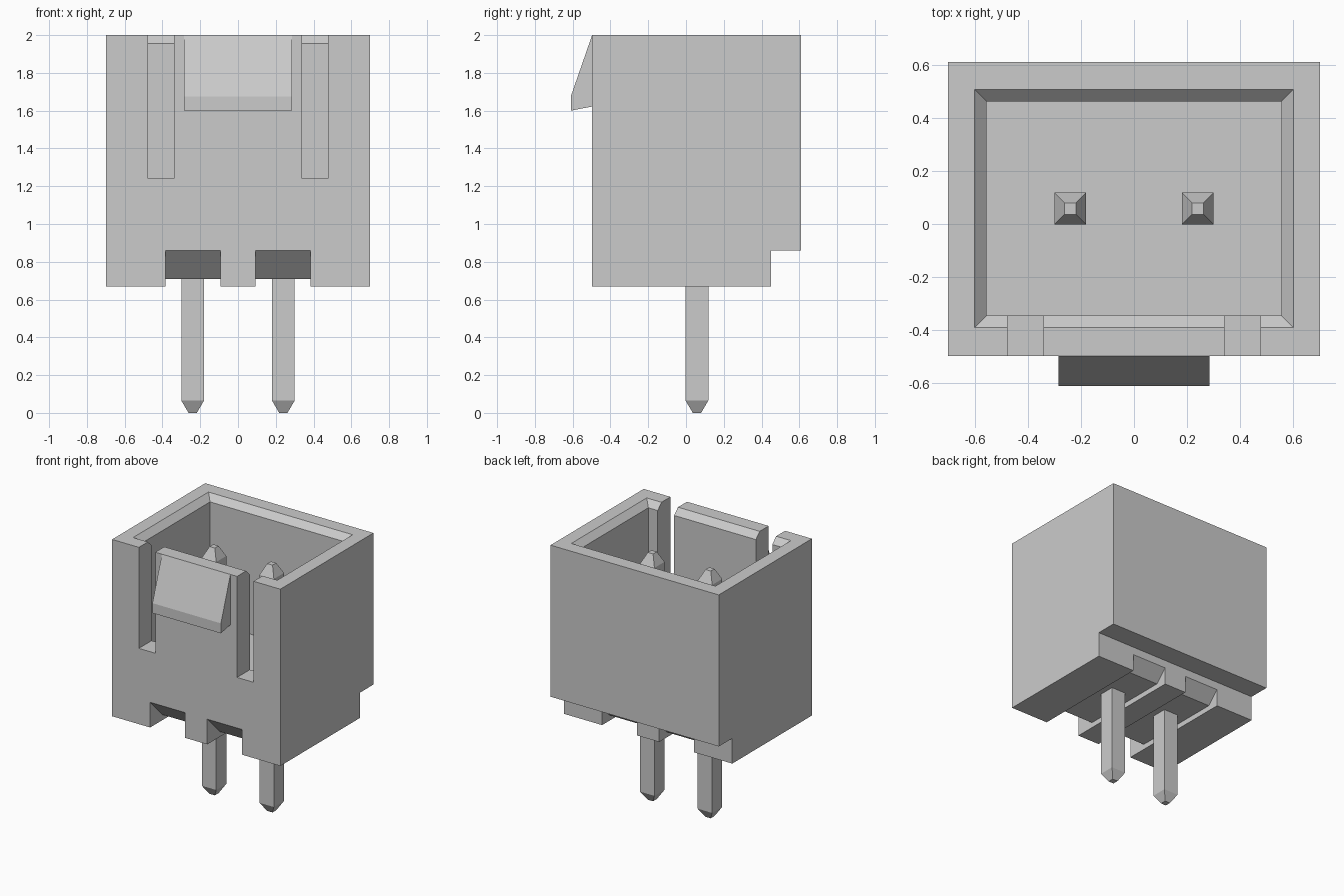
import bpy, bmesh

if "Cube" in bpy.data.objects:
    bpy.data.objects.remove(bpy.data.objects["Cube"])


def make_object(name, bm):
    bmesh.ops.recalc_face_normals(bm, faces=bm.faces[:])
    mesh = bpy.data.meshes.new(name)
    bm.to_mesh(mesh)
    bm.free()
    obj = bpy.data.objects.new(name, mesh)
    bpy.context.collection.objects.link(obj)
    return obj


def loft(name, rings):
    """Closed solid through rings of points with equal counts."""
    bm = bmesh.new()
    rows = [[bm.verts.new(p) for p in ring] for ring in rings]
    n = len(rows[0])
    bm.faces.new(rows[0])
    bm.faces.new(rows[-1])
    for a, b in zip(rows, rows[1:]):
        for i in range(n):
            j = (i + 1) % n
            bm.faces.new((a[i], a[j], b[j], b[i]))
    return make_object(name, bm)


def prism(name, profile, x0, x1):
    """Side profile (y, z) extruded along x."""
    return loft(name, [[(x, y, z) for y, z in profile] for x in (x0, x1)])


def rect(cx, cy, hx, hy, z):
    return [(cx - hx, cy - hy, z), (cx + hx, cy - hy, z),
            (cx + hx, cy + hy, z), (cx - hx, cy + hy, z)]


def cut(target, cutter):
    mod = target.modifiers.new("cut", 'BOOLEAN')
    mod.operation = 'DIFFERENCE'
    mod.solver = 'EXACT'
    mod.object = cutter
    bpy.context.view_layer.objects.active = target
    bpy.ops.object.modifier_apply(modifier=mod.name)
    bpy.data.objects.remove(cutter)


# Housing block with the stepped rear underside
housing = prism("housing", [(-.497, .67), (.45, .67), (.45, .86),
                            (.61, .86), (.61, 2), (-.497, 2)], -.7, .7)

# Open cavity with a chamfered rim
cut(housing, loft("cavity_cutter", [
    rect(0, .058, .555, .403, 1.05),
    rect(0, .058, .555, .403, 1.955),
    rect(0, .058, .645, .493, 2.045)]))

# Front slots and ramped underside channels, one of each per side
slot = [(-.6, 1.24), (-.25, 1.24), (-.25, 2.1), (-.6, 2.1)]
channel = [(-.52, .5), (-.52, .883), (-.35, .71), (.36, .71),
           (.47, .82), (.47, .5)]
for s in (-1, 1):
    cut(housing, prism("slot_cutter", slot, s * .34, s * .477))
    cut(housing, prism("channel_cutter", channel, s * .092, s * .383))

# Wedge latch on the front tongue
prism("latch", [(-.497, 2), (-.61, 1.675), (-.61, 1.6), (-.497, 1.622)],
      -.285, .285)

# Square contact pins with tapered ends
for side, s in (("left", -1), ("right", 1)):
    loft("pin_" + side, [rect(s * .24, .058, h, h, z) for h, z in
                         ((.022, 0), (.06, .065), (.06, 1.78), (.022, 1.86))])
